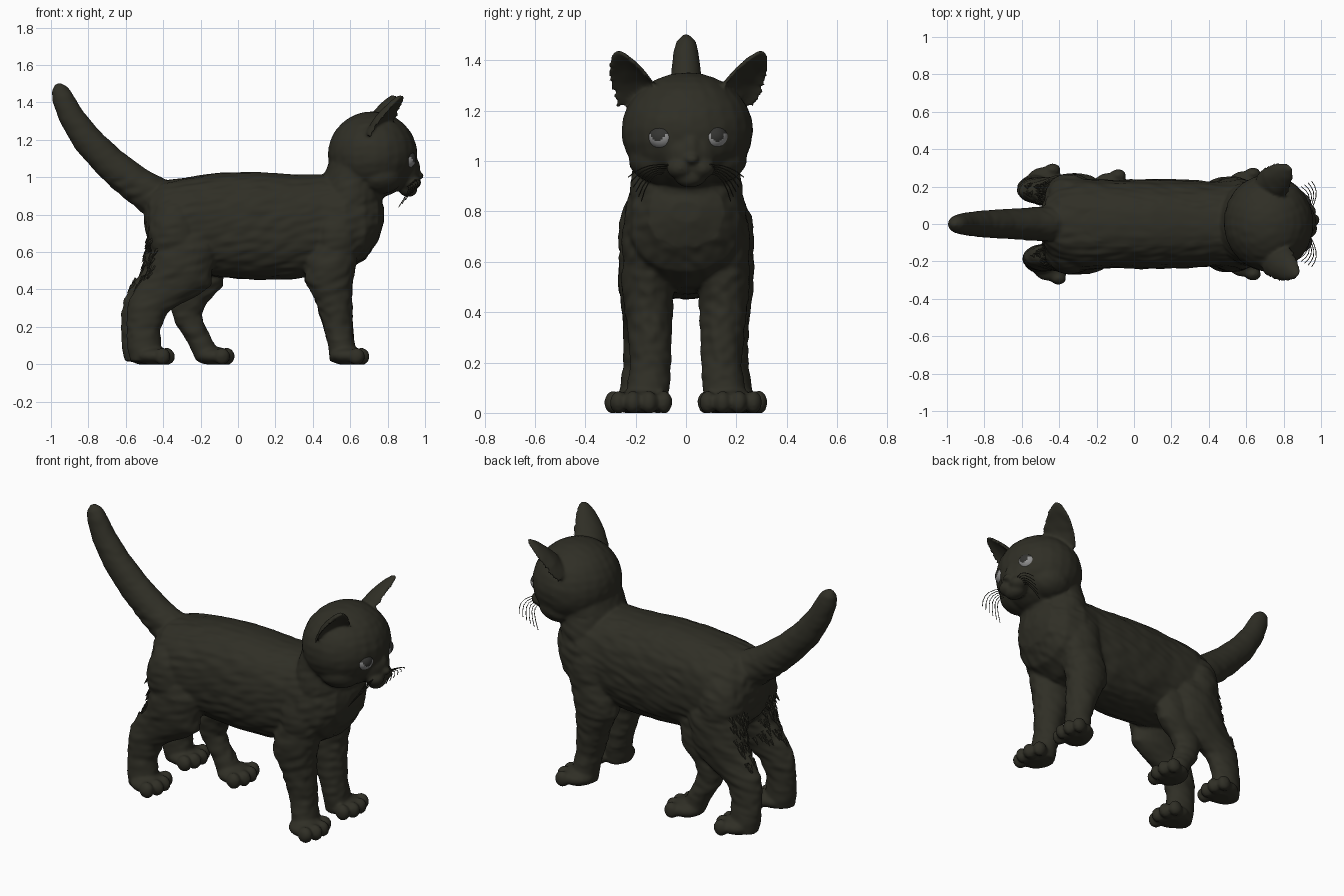
import bpy, bmesh, math, random
from mathutils import Vector, Matrix, noise

if "Cube" in bpy.data.objects:
    bpy.data.objects.remove(bpy.data.objects["Cube"])

random.seed(4)


def material(name, rgb):
    m = bpy.data.materials.new(name)
    m.diffuse_color = (*rgb, 1)
    m.use_nodes = True
    m.node_tree.nodes["Principled BSDF"].inputs["Base Color"].default_value = m.diffuse_color
    return m


FUR = material("dark olive fur", (0.029, 0.028, 0.019))
EYE_GREY = material("eye grey", (0.30, 0.30, 0.30))
EYE_DARK = material("eye dark", (0.035, 0.035, 0.032))

bm = bmesh.new()


def loft(rings):
    """Skin a list of point rings and cap both ends."""
    vr = [[bm.verts.new(p) for p in r] for r in rings]
    n = len(vr[0])
    for a, b in zip(vr, vr[1:]):
        for i in range(n):
            bm.faces.new((a[i], a[(i + 1) % n], b[(i + 1) % n], b[i]))
    bm.faces.new(vr[0][::-1])
    bm.faces.new(vr[-1])
    return [v for r in vr for v in r]


def oval(c, u, v, p=2.0, n=28):
    """Superellipse ring around c with half axes u and v."""
    f = lambda t: math.copysign(abs(t) ** (2 / p), t)
    return [Vector(c) + Vector(u) * f(math.cos(2 * math.pi * i / n))
            + Vector(v) * f(math.sin(2 * math.pi * i / n)) for i in range(n)]


def ball(c, r):
    mat = Matrix.Translation(c) @ Matrix.Diagonal((*r, 1))
    return bmesh.ops.create_uvsphere(bm, u_segments=24, v_segments=16, radius=1, matrix=mat)["verts"]


def leg(sections, s, dx=0.0):
    """Stack of level ovals: z, x, half length, y, half width."""
    loft([oval((x + dx, s * y, z), (rx, 0, 0), (0, ry, 0)) for z, x, rx, y, ry in sections])


def paw(xf, y):
    ball((xf - 0.115, y, 0.045), (0.10, 0.105, 0.05))
    for k, dy in enumerate((-0.09, -0.032, 0.032, 0.09)):
        fx = 0.04 if k in (1, 2) else 0.065
        ball((xf - fx, y + dy, 0.042), (0.043, 0.034, 0.046))


# torso: x, centre z, half height, half width
torso = [(-.50, .79, .05, .06), (-.47, .77, .16, .15), (-.40, .755, .225, .21), (-.28, .75, .25, .245),
         (-.10, .745, .28, .235), (.10, .74, .29, .24), (.30, .735, .28, .235), (.45, .745, .27, .225),
         (.57, .75, .25, .245), (.68, .76, .20, .215), (.75, .79, .13, .15), (.78, .80, .04, .06)]
loft([oval((x, 0, z), (0, hy, 0), (0, 0, hz), 2.3) for x, z, hz, hy in torso])

# tail: x, z, radius
tail = [(-.30, .84, .10), (-.43, .885, .11), (-.55, .965, .097), (-.69, 1.08, .088), (-.81, 1.205, .08),
        (-.895, 1.33, .068), (-.94, 1.43, .057), (-.957, 1.475, .042), (-.965, 1.5, .015)]
rings = []
for i, (x, z, r) in enumerate(tail):
    a, b = tail[max(i - 1, 0)], tail[min(i + 1, len(tail) - 1)]
    t = Vector((b[0] - a[0], 0, b[1] - a[1])).normalized()
    rings.append(oval((x, 0, z), (0, r * .9, 0), t.cross(Vector((0, 1, 0))) * r))
loft(rings)

# legs: the model has two front legs, two rear legs and one extra rear leg stepping forward
front = [(.75, .54, .10, .15, .08), (.55, .50, .135, .15, .105), (.45, .485, .13, .15, .10),
         (.35, .51, .10, .145, .09), (.20, .535, .078, .14, .08), (.10, .555, .072, .15, .085), (.015, .56, .07, .16, .08)]
rear = [(.78, -.30, .12, .14, .08), (.62, -.30, .18, .15, .12), (.50, -.33, .17, .165, .105),
        (.42, -.36, .20, .17, .085), (.35, -.435, .165, .175, .075), (.28, -.505, .11, .18, .068),
        (.18, -.525, .09, .185, .065), (.08, -.52, .09, .19, .075), (.015, -.51, .085, .195, .075)]
step = [(.58, -.20, .14, .13, .09), (.42, -.21, .13, .14, .08), (.33, -.265, .10, .145, .068), (.27, -.275, .08, .15, .062),
        (.20, -.25, .075, .155, .06), (.12, -.20, .07, .16, .065), (.03, -.16, .07, .165, .07)]
for s, dx in ((1, -.01), (-1, .02)):
    leg(front, s)
    paw(.70, s * .178)
    leg(rear, s, dx)
    paw(-.36 + dx, s * .20)
    ball((.53, s * .15, .68), (.13, .105, .2))
    ball((-.34, s * .145, .70), (.14, .125, .2))
leg(step, 1)
paw(-.02, .17)

# neck
loft([oval((x, 0, z), (rx, 0, 0), (0, ry, 0)) for x, z, rx, ry in
      [(.59, .75, .16, .2), (.60, .88, .175, .225), (.615, 1.0, .16, .205), (.65, 1.12, .15, .2)]])

# head, cheeks, muzzle, chin and nose
head = ball((.72, 0, 1.12), (.24, .262, .232))
head += ball((.88, 0, 1.03), (.09, .115, .10))
head += ball((.935, 0, 1.045), (.04, .04, .07))
head += ball((.97, 0, 1.008), (.024, .03, .02))
head += ball((.91, 0, .935), (.05, .065, .04))
for s in (-1, 1):
    head += ball((.925, s * .042, .972), (.052, .055, .042))
    head += ball((.75, s * .11, 1.01), (.13, .125, .1))

    # ear: cupped crescent sections from base to tip
    base, tip = Vector((.735, .185, 1.22)), Vector((.85, .287, 1.44))
    axis = (tip - base).normalized()
    face = Vector((.85, .5, -.5))
    face = (face - axis * face.dot(axis)).normalized()
    side = axis.cross(face)
    rings = []
    for h, w, d in [(0, .105, .085), (.35, .098, .08), (.6, .08, .065), (.8, .058, .048), (.95, .032, .032), (1, .015, .02)]:
        c = base.lerp(tip, h)
        pts = []
        for depth, order in ((d, range(-6, 7)), (d - min(.034, d * .8), range(5, -6, -1))):
            for k in order:
                t = k * math.pi / 12
                p = c + side * w * math.sin(t) - face * (depth * math.cos(t) - .02)
                pts.append(Vector((p.x, s * p.y, p.z)))
        rings.append(pts)
    head += loft(rings)
bmesh.ops.rotate(bm, verts=head, cent=(.65, 0, 1.1), matrix=Matrix.Rotation(math.radians(4), 3, 'Z'))
bmesh.ops.recalc_face_normals(bm, faces=bm.faces)

# merge everything into one smooth coat
me = bpy.data.meshes.new("coat")
bm.to_mesh(me)
bm.free()
coat = bpy.data.objects.new("coat", me)
bpy.context.collection.objects.link(coat)
bpy.context.view_layer.objects.active = coat
coat.select_set(True)
m = coat.modifiers.new("merge", 'REMESH')
m.mode, m.voxel_size = 'VOXEL', 0.0095
m = coat.modifiers.new("soften", 'SMOOTH')
m.factor, m.iterations = 0.5, 5
for name in ("merge", "soften"):
    bpy.ops.object.modifier_apply(modifier=name)

# shallow fur clumps, stretched along the coat; paws kept flat on the ground
me = coat.data
normals = [v.normal.copy() for v in me.vertices]
for v, n in zip(me.vertices, normals):
    c = v.co
    amount = 0.006 if c.x < .75 and .12 < c.z < 1.0 else 0.002
    q = Vector((c.x * 9 + c.z * 7, c.y * 26, c.z * 26 - c.x * 8))
    v.co = c + n * noise.noise(q) * amount
    v.co.z = max(v.co.z, 0.0)
me.materials.clear()
me.materials.append(FUR)
me.polygons.foreach_set("use_smooth", [True] * len(me.polygons))
me.update()
bpy.context.view_layer.update()


def make_object(name, b, mats):
    d = bpy.data.meshes.new(name)
    b.to_mesh(d)
    b.free()
    for k in mats:
        d.materials.append(k)
    o = bpy.data.objects.new(name, d)
    bpy.context.collection.objects.link(o)
    return o


# eyes: set into the face, grey below and at the sides, dark in the upper middle
for name, y in (("right_eye", -.112), ("left_eye", .125)):
    ok, hit, n, _ = coat.ray_cast(Vector((1.5, y, 1.092)), Vector((-1, 0, 0)))
    b = bmesh.new()
    bmesh.ops.create_uvsphere(b, u_segments=40, v_segments=28, radius=.058,
                              matrix=Matrix.Translation(hit - n * .043) @ Matrix.Diagonal((1, 1, .9, 1)))
    for f in b.faces:
        f.smooth = True
        c = f.calc_center_median() - hit
        f.material_index = 1 if math.hypot(c.y, c.z - .012) < .026 or c.z > .018 else 0
    make_object(name, b, [EYE_GREY, EYE_DARK])

# whiskers
for name, s in (("right_whiskers", -1), ("left_whiskers", 1)):
    cu = bpy.data.curves.new(name, 'CURVE')
    cu.dimensions, cu.bevel_depth, cu.bevel_resolution = '3D', .0022, 0
    for k in range(6):
        a = Vector((.945 - .008 * k, s * (.07 + .004 * k), .985 - .007 * k))
        reach, drop = .20 - .018 * k, .07 + .012 * k
        sp = cu.splines.new('POLY')
        sp.points.add(5)
        for i, p in enumerate(sp.points):
            t = i / 5
            q = a + Vector((.03 * math.sin(t * 3) - .01 * k * t, s * reach * t * (1 - .2 * t), .02 * t - drop * t * t))
            p.co = (*q, 1)
    cu.materials.append(FUR)
    bpy.context.collection.objects.link(bpy.data.objects.new(name, cu))

# ragged fur tufts behind the thighs
b = bmesh.new()
for s in (-1, 1):
    for k in range(45):
        z = random.uniform(.40, .68)
        ok, hit, n, _ = coat.ray_cast(Vector((-1.5, s * random.uniform(.08, .22), z)), Vector((1, 0, 0)))
        if not ok or hit.x > -.3:
            continue
        d = Vector((-.55, s * random.uniform(-.1, .3), -.8)).normalized()
        rot = d.to_track_quat('Z', 'Y').to_matrix().to_4x4()
        bmesh.ops.create_cone(b, segments=6, radius1=.012, radius2=0, depth=.05, cap_ends=True,
                              matrix=Matrix.Translation(hit + d * .012) @ rot)
make_object("thigh_fur", b, [FUR])
